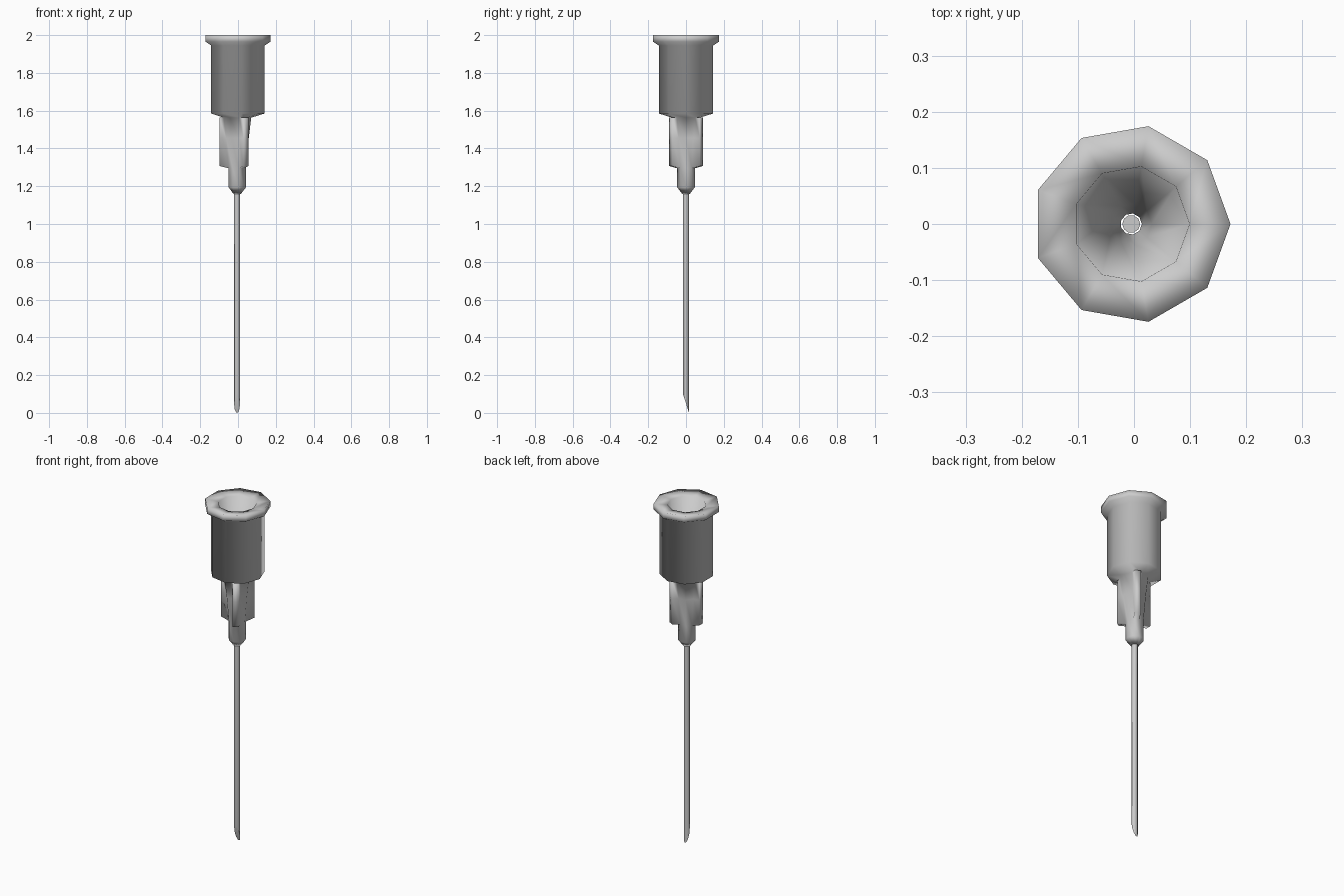
import bpy, bmesh, math
from mathutils import Vector

old = bpy.data.objects.get("Cube")
if old:
    bpy.data.objects.remove(old)

CENTRE_X = -0.005
SIDES = 9

grey = bpy.data.materials.new("plain grey")
grey.use_nodes = True
colour = (0.6, 0.6, 0.6, 1)
grey.diffuse_color = colour
grey.node_tree.nodes["Principled BSDF"].inputs["Base Color"].default_value = colour


def lathe(bm, profile, sides, closed):
    """Spin (radius, z) points round the z axis and return rows of faces."""
    rings = []
    for r, z in profile:
        rings.append([bm.verts.new((r * math.cos(math.tau * i / sides),
                                    r * math.sin(math.tau * i / sides), z))
                      for i in range(sides)])
    rows = []
    for k in range(len(rings) if closed else len(rings) - 1):
        a, b = rings[k], rings[(k + 1) % len(rings)]
        rows.append([bm.faces.new((a[i], b[i], b[(i + 1) % sides], a[(i + 1) % sides]))
                     for i in range(sides)])
    return rings, rows


def finish(bm, name, angle=None):
    bmesh.ops.recalc_face_normals(bm, faces=bm.faces)
    mesh = bpy.data.meshes.new(name)
    bm.to_mesh(mesh)
    bm.free()
    mesh.materials.append(grey)
    ob = bpy.data.objects.new(name, mesh)
    ob.location.x = CENTRE_X
    bpy.context.collection.objects.link(ob)
    bpy.ops.object.select_all(action='DESELECT')
    ob.select_set(True)
    bpy.context.view_layer.objects.active = ob
    if angle is None:
        bpy.ops.object.shade_smooth()
    else:
        bpy.ops.object.shade_smooth_by_angle(angle=math.radians(angle))
    return ob


# Hub: rim, barrel, finned neck, nozzle and the funnel inside
bm = bmesh.new()
hub_profile = [
    (0.177, 2.0), (0.177, 1.965), (0.146, 1.945), (0.146, 1.585),
    (0.075, 1.563), (0.062, 1.455), (0.048, 1.295), (0.048, 1.195),
    (0.021, 1.16), (0.019, 1.2), (0.037, 1.3), (0.104, 1.99),
]
rings, rows = lathe(bm, hub_profile, SIDES, closed=True)

# Three fins, pulled out of every third face of the neck
for i in (1, 4, 7):
    angle = math.tau * (i + 0.5) / SIDES
    out = Vector((math.cos(angle), math.sin(angle), 0))
    side = Vector((-out.y, out.x, 0))
    region = [rows[4][i], rows[5][i]]
    result = bmesh.ops.extrude_face_region(bm, geom=region)
    bmesh.ops.delete(bm, geom=[f for f in region if f.is_valid], context='FACES_ONLY')
    for v in (g for g in result["geom"] if isinstance(g, bmesh.types.BMVert)):
        across = math.copysign(0.016, v.co.dot(side))
        lift = 0.012 if v.co.z < 1.4 else 0
        v.co = out * 0.094 + side * across + Vector((0, 0, v.co.z + lift))
finish(bm, "hub")

# Needle tube with a slanted tip
bm = bmesh.new()
radius = 0.016
rings, rows = lathe(bm, [(radius, 0), (radius, 1.22)], 10, closed=False)
for v in rings[0]:
    v.co.z = 0.05 * (1 - v.co.y / radius)
for ring in rings:
    bm.faces.new(ring)
finish(bm, "needle", 45)
